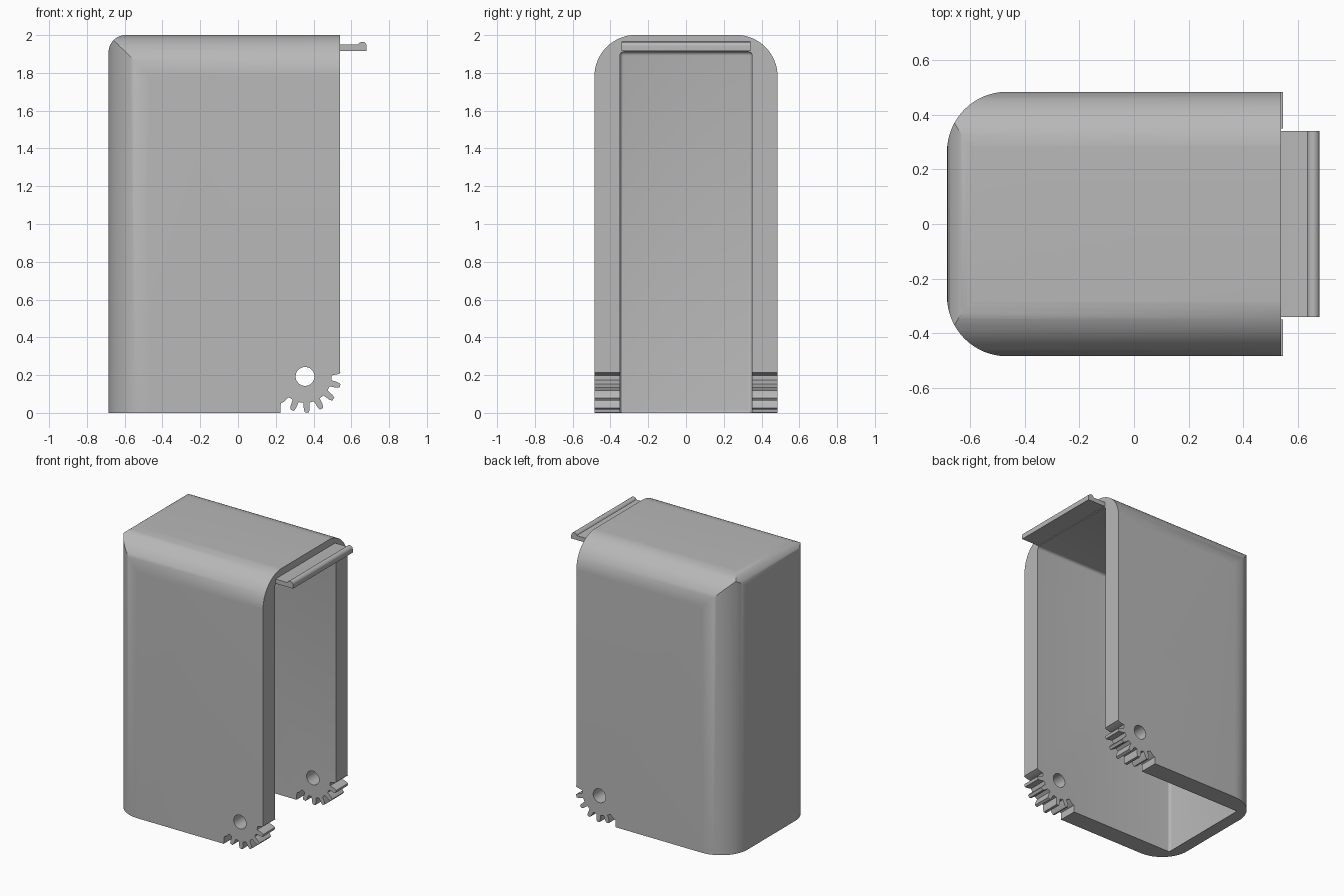
import bpy, bmesh
from math import sin, cos, radians, pi

if "Cube" in bpy.data.objects:
    bpy.data.objects.remove(bpy.data.objects["Cube"])

# One plain grey material
grey = bpy.data.materials.new("plain grey")
grey.use_nodes = True
GREY = (0.48, 0.48, 0.48, 1)
grey.diffuse_color = GREY
grey.node_tree.nodes["Principled BSDF"].inputs["Base Color"].default_value = GREY


def finish(name, bm):
    bmesh.ops.recalc_face_normals(bm, faces=bm.faces)
    mesh = bpy.data.meshes.new(name)
    bm.to_mesh(mesh)
    bm.free()
    mesh.materials.append(grey)
    ob = bpy.data.objects.new(name, mesh)
    bpy.context.collection.objects.link(ob)
    return ob


def prism(name, pts, axis, lo, hi):
    """Extrude a 2D outline along one axis."""
    place = {"x": lambda u, v, w: (w, u, v),
             "y": lambda u, v, w: (u, w, v),
             "z": lambda u, v, w: (u, v, w)}[axis]
    bm = bmesh.new()
    rings = [[bm.verts.new(place(u, v, w)) for u, v in pts] for w in (lo, hi)]
    for ring in rings:
        bm.faces.new(ring)
    for i in range(len(pts)):
        j = (i + 1) % len(pts)
        bm.faces.new((rings[0][i], rings[0][j], rings[1][j], rings[1][i]))
    return finish(name, bm)


def arc(cx, cy, r, start, end, n=16):
    steps = [radians(start + (end - start) * i / n) for i in range(n + 1)]
    return [(cx + r * cos(a), cy + r * sin(a)) for a in steps]


def activate(ob):
    bpy.ops.object.select_all(action="DESELECT")
    ob.select_set(True)
    bpy.context.view_layer.objects.active = ob


def boolean(ob, tool, operation):
    mod = ob.modifiers.new(operation, "BOOLEAN")
    mod.object, mod.operation, mod.solver = tool, operation, "EXACT"
    activate(ob)
    bpy.ops.object.modifier_apply(modifier=mod.name)
    bpy.data.objects.remove(tool)


BACK, FRONT, HALF, TOP = -0.685, 0.54, 0.485, 2.0
R, EDGE = 0.22, 0.09           # large and small corner radii
GX, GZ = 0.355, 0.193          # hinge centre
EPS = 0.001


# Side outline with a gear segment at the lower hinge corner
def polar(angle, r):
    a = radians(angle)
    return GX + r * sin(a), GZ - r * cos(a)


ROOT, MID, TIP = 0.14, 0.175, 0.192
right_flank = [(3, TIP), (5, MID), (7, ROOT)]
left_flank = [(-a, r) for a, r in reversed(right_flank)]
outline = [(BACK, 0), (0.225, 0)]
for k in range(7):
    centre = -45 + 24 * k
    flanks = (left_flank if k > 0 else []) + (right_flank if k < 6 else [])
    outline += [polar(centre + a, r) for a, r in flanks]
outline += [(FRONT, 0.212), (FRONT, TOP)]
outline += arc(BACK + EDGE, TOP - EDGE, EDGE, 90, 180)
shell = prism("shell_cover", outline, "y", -0.6, 0.6)

# Rounded top and rounded rear uprights
b = HALF - R
arch = [(-HALF, -0.1), (HALF, -0.1)] + arc(b, TOP + EPS - R, R, 0, 90) \
    + arc(-b, TOP + EPS - R, R, 90, 180)
boolean(shell, prism("arch_form", arch, "x", -0.9, 0.9), "INTERSECT")
plan = [(0.8, -HALF), (0.8, HALF)] + arc(BACK - EPS + R, b, R, 90, 180) \
    + arc(BACK - EPS + R, -b, R, 180, 270)
boolean(shell, prism("plan_form", plan, "z", -0.2, 2.2), "INTERSECT")

# Hollow, open at the front end and underneath, with small inner fillets
INNER, CEIL = -0.605, 1.912
bm = bmesh.new()
bmesh.ops.create_cube(bm, size=1)
for v in bm.verts:
    v.co = (INNER if v.co.x < 0 else 0.9,
            0.35 if v.co.y > 0 else -0.35,
            CEIL if v.co.z > 0 else -0.005)
soft = [e for e in bm.edges
        if all(v.co.x < 0 for v in e.verts) or all(v.co.z > 1 for v in e.verts)]
soft = [e for e in soft if not all(v.co.x > 0 for v in e.verts)]
bmesh.ops.bevel(bm, geom=soft, offset=0.02, segments=4, profile=0.5, affect="EDGES")
boolean(shell, finish("hollow_form", bm), "DIFFERENCE")

# Hinge pin holes
boolean(shell, prism("pin_form", arc(GX, GZ, 0.05, 0, 350, 35), "y", -0.7, 0.7),
        "DIFFERENCE")

# Latch lip with a rounded bead along its outer edge
bead = arc(0.658, 1.942, 0.023, 0, 160, 10)
lip = [(FRONT - 0.02, 1.917), (0.681, 1.917)] + bead + [(0.632, 1.949), (FRONT - 0.02, 1.949)]
latch = prism("latch_lip", lip, "y", -0.342, 0.342)

for ob in (shell, latch):
    activate(ob)
    bpy.ops.object.shade_smooth_by_angle(angle=radians(30))
